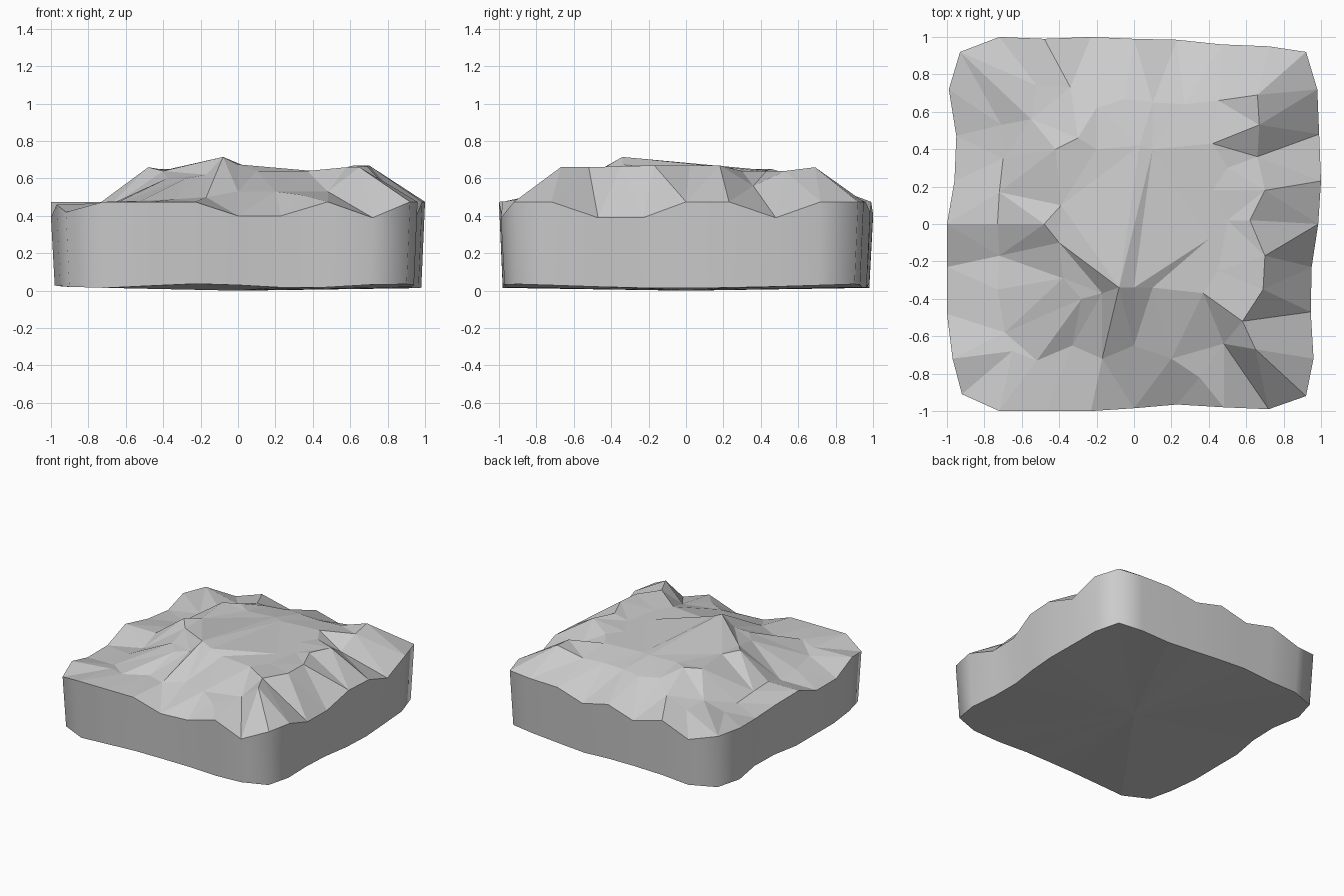
import bpy, bmesh, math
from mathutils import Vector
from mathutils.geometry import delaunay_2d_cdt

if "Cube" in bpy.data.objects:
    bpy.data.objects.remove(bpy.data.objects["Cube"])

# Rim: each side is walked counter-clockwise with (outward offset, height) pairs
STEPS = [-.92, -.72, -.47, -.23, 0, .23, .48, .72]
SIDES = [
    ([.91, 1, 1, 1, .985, .965, .98, .99], [.42, .475, .475, .475, .40, .40, .475, .39]),
    ([.92, .96, .945, .95, .985, 1, .99, .98], [.475, .475, .39, .39, .475, .475, .39, .475]),
    ([.92, .95, .96, .985, .99, 1, .99, 1], [.475, .475, .475, .42, .475, .41, .475, .39]),
    ([.93, .99, .95, .96, 1, 1, 1, .97], [.44, .45, .42, .44, .475, .39, .39, .46]),
]
rim = []
for k, (outs, heights) in enumerate(SIDES):
    c, s = [(1, 0), (0, 1), (-1, 0), (0, -1)][k]
    for t, o, h in zip(STEPS, outs, heights):
        rim.append(Vector((t * c + o * s, t * s - o * c, h)))

# Shoulder: broken ledges partway up each slope, one point per rim point
front_ledge = [(-.65, -.68, .47), (-.52, -.73, .48), (-.33, -.65, .49), (-.17, -.72, .50),
               (0, -.65, .53), (.2, -.72, .53), (.35, -.82, .51), (.48, -.64, .53)]
right_ledge = [(.65, -.67, .66), (.58, -.52, .66), (.69, -.35, .665), (.70, -.17, .67),
               (.62, .02, .67), (.70, .18, .67), (.66, .36, .56), (.67, .53, .64)]
back_ledge = [(.66, .69, .66), (.45, .66, .60), (.27, .64, .60), (.10, .65, .60),
              (-.05, .67, .59), (-.2, .62, .60), (-.34, .73, .54), (-.52, .74, .48)]
left_ledge = [(-.55, .56, .49), (-.71, .53, .43), (-.70, .35, .43), (-.72, .17, .46),
              (-.73, 0, .475), (-.72, -.17, .42), (-.73, -.35, .44), (-.69, -.58, .45)]
shoulder = [Vector(p) for p in front_ledge + right_ledge + back_ledge + left_ledge]

# Plateau edge, including both ends of the crest line
plateau = [Vector(p) for p in [
    (-.08, -.34, .715), (0, -.34, .675), (.1, -.34, .64), (.37, -.37, .64), (.45, -.25, .64),
    (.40, -.08, .64), (.50, .02, .64), (.42, .18, .64), (.50, .30, .64), (.42, .43, .64),
    (.1, .40, .64), (.03, .42, .645), (-.20, .40, .64), (-.30, .46, .65), (-.42, .40, .65),
    (-.39, .10, .645), (-.48, 0, .66), (-.40, -.10, .64), (-.38, -.29, .60),
    (-.28, -.40, .60), (-.17, -.37, .62)]]


def loop(start, count):
    return [(start + i, start + (i + 1) % count) for i in range(count)]


# Triangulate the top surface, keeping the rings, the spokes, the crest
# and the gullies below the peak
pts = rim + shoulder + plateau
n = len(rim)
edges = loop(n, n) + loop(2 * n, len(plateau)) + [(i, n + i) for i in range(n)]
inner_links = [(3, 0), (2, 20), (1, 19), (4, 1), (5, 2)]
edges += [(n + a, 2 * n + b) for a, b in inner_links]
edges.append((2 * n, 2 * n + 11))
v2, _, faces, orig, _, _ = delaunay_2d_cdt(
    [p.to_2d() for p in pts], edges, [list(range(n))], 1, 1e-5)

bm = bmesh.new()
top = [bm.verts.new((co.x, co.y, pts[src[0]].z if src else .6))
       for co, src in zip(v2, orig)]
index_of = {s: i for i, src in enumerate(orig) for s in src}
for f in faces:
    bm.faces.new([top[i] for i in f])

# Walls: a gently tapered, smooth skirt with a wavy foot and a flat base
foot = [bm.verts.new((p.x * .98, p.y * .98,
                      .026 + .014 * math.sin(5.7 * p.x - .4) * math.cos(2.5 * p.y)))
        for p in rim]
centre = bm.verts.new((0, 0, 0))
for i in range(n):
    j = (i + 1) % n
    wall = bm.faces.new((top[index_of[i]], foot[i], foot[j], top[index_of[j]]))
    wall.smooth = True
    bm.faces.new((foot[j], foot[i], centre))
bmesh.ops.recalc_face_normals(bm, faces=bm.faces[:])

mesh = bpy.data.meshes.new("rock_slab")
bm.to_mesh(mesh)
bm.free()
rock = bpy.data.objects.new("rock_slab", mesh)
bpy.context.collection.objects.link(rock)
